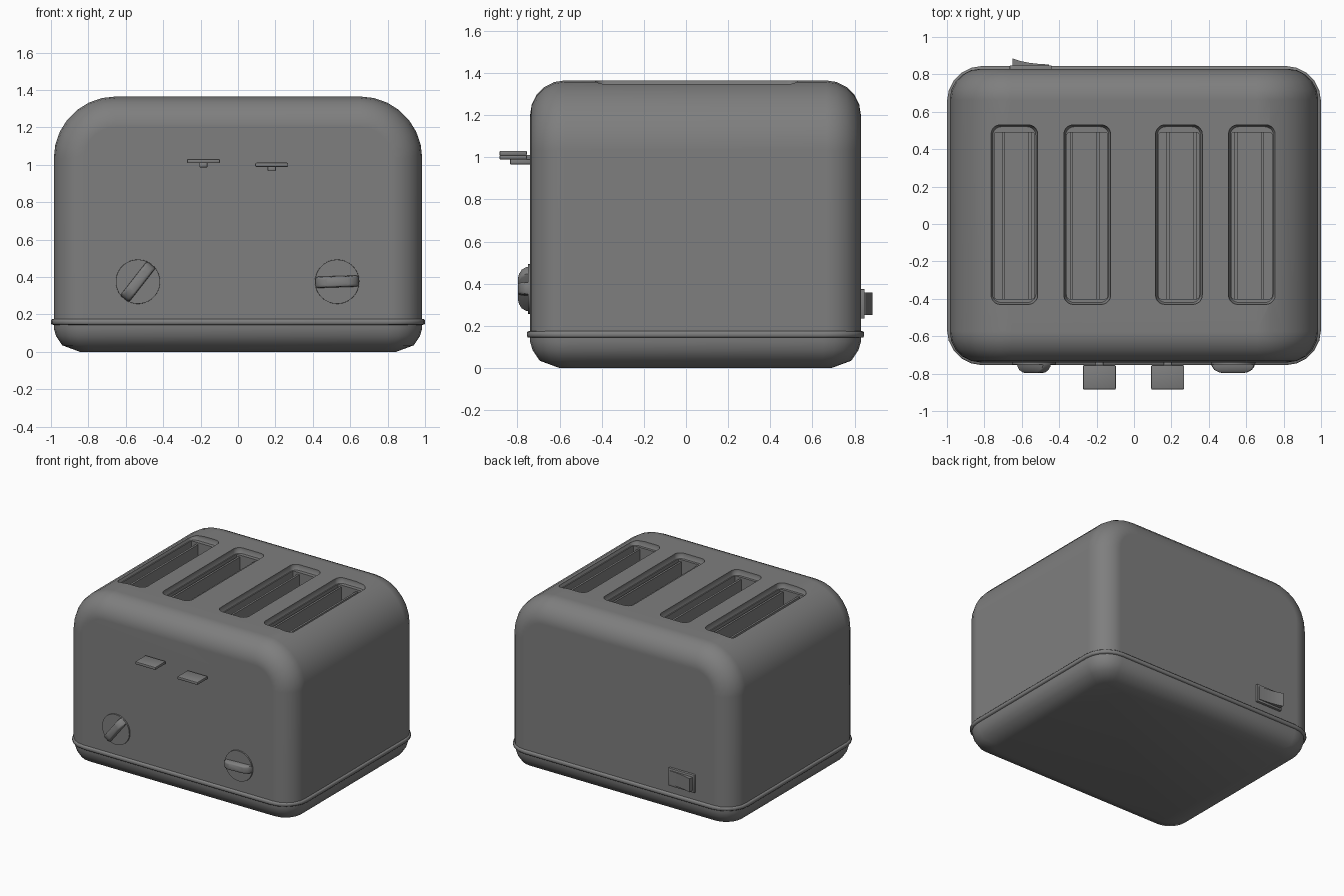
import bpy, bmesh, math
from mathutils import Matrix, Vector

cube = bpy.data.objects.get("Cube")
if cube:
    bpy.data.objects.remove(cube, do_unlink=True)

grey = bpy.data.materials.new("mid_grey")
grey.use_nodes = True
COLOUR = (0.21, 0.21, 0.21, 1)
grey.diffuse_color = COLOUR
grey.node_tree.nodes["Principled BSDF"].inputs["Base Color"].default_value = COLOUR

CY = 0.045          # centre of the housing in y
HX, HY = 0.985, 0.785
TOP = 1.365


def add_object(name, bm):
    bmesh.ops.recalc_face_normals(bm, faces=bm.faces)
    mesh = bpy.data.meshes.new(name)
    bm.to_mesh(mesh)
    bm.free()
    mesh.materials.append(grey)
    obj = bpy.data.objects.new(name, mesh)
    bpy.context.collection.objects.link(obj)
    return obj


def smooth(obj, angle=35):
    bpy.ops.object.select_all(action='DESELECT')
    obj.select_set(True)
    bpy.context.view_layer.objects.active = obj
    bpy.ops.object.shade_smooth_by_angle(angle=math.radians(angle))
    return obj


def loft(bm, rings):
    """Skin a stack of equal-length rings and cap both ends."""
    loops = [[bm.verts.new(p) for p in ring] for ring in rings]
    for a, b in zip(loops, loops[1:]):
        for i in range(len(a)):
            j = (i + 1) % len(a)
            bm.faces.new((a[i], a[j], b[j], b[i]))
    bm.faces.new(loops[0])
    bm.faces.new(loops[-1])


def rounded_rect(cx, cy, hx, hy, r, z, n=5):
    ring = []
    for k, (sx, sy) in enumerate([(1, 1), (-1, 1), (-1, -1), (1, -1)]):
        for i in range(n + 1):
            a = math.pi / 2 * (k + i / n)
            ring.append((cx + sx * (hx - r) + r * math.cos(a),
                         cy + sy * (hy - r) + r * math.sin(a), z))
    return ring


def box(name, x, y, z, bevel=0.0):
    bm = bmesh.new()
    bmesh.ops.create_cube(bm, size=1)
    for v in bm.verts:
        for i, (lo, hi) in enumerate((x, y, z)):
            v.co[i] = lo if v.co[i] < 0 else hi
    if bevel:
        bmesh.ops.bevel(bm, geom=bm.edges[:], offset=bevel, segments=2,
                        profile=0.5, affect='EDGES')
    return smooth(add_object(name, bm))


# Housing: arched front profile, rounded over at front and back
def arch(inset, y, radius=0.33, n=7):
    half = [(HX - inset, 0.16)]
    for i in range(n + 1):
        a = math.pi / 2 * i / n
        half.append((HX - radius + (radius - inset) * math.cos(a),
                     TOP - radius + (radius - inset) * math.sin(a)))
    return [(x, y, z) for x, z in half] + [(-x, y, z) for x, z in reversed(half)]


EDGE, STEPS = 0.165, 5
rounding = [(EDGE * (1 - math.sin(a)), HY - EDGE * (1 - math.cos(a)))
            for a in [math.pi / 2 * i / STEPS for i in range(STEPS + 1)]]
rings = [arch(d, CY - y) for d, y in rounding]
rings += [arch(d, CY + y) for d, y in reversed(rounding)]
bm = bmesh.new()
loft(bm, rings)
housing = add_object("housing", bm)

# Bread slots: a shallow stepped rim, then a deep narrow well
SLOTS = (-0.64, -0.25, 0.24, 0.63)
SLOT_Y = 0.05
rims, wells = bmesh.new(), bmesh.new()
for x in SLOTS:
    loft(rims, [rounded_rect(x, SLOT_Y, 0.115, 0.47, 0.045, 1.325),
                rounded_rect(x, SLOT_Y, 0.125, 0.48, 0.05, 1.345),
                rounded_rect(x, SLOT_Y, 0.125, 0.48, 0.05, 1.5)])
    loft(wells, [rounded_rect(x, SLOT_Y - 0.005, 0.107, 0.445, 0.01, z, 2)
                 for z in (0.4, 1.45)])
for name, cutter_mesh in (("rim_cutter", rims), ("well_cutter", wells)):
    cutter = add_object(name, cutter_mesh)
    cutter.hide_render = True
    mod = housing.modifiers.new(name, 'BOOLEAN')
    mod.operation = 'DIFFERENCE'
    mod.solver = 'EXACT'
    mod.object = cutter
    bpy.context.view_layer.objects.active = housing
    bpy.ops.object.modifier_apply(modifier=mod.name)
    bpy.data.objects.remove(cutter, do_unlink=True)
smooth(housing)
weighted = housing.modifiers.new("even_shading", 'WEIGHTED_NORMAL')
weighted.keep_sharp = True

# Guide plates standing inside each well
for i, x in enumerate(SLOTS):
    out = math.copysign(1, x) * (1 if abs(x) > 0.4 else -1)
    for label, offset in (("outer", 0.058), ("inner", -0.085)):
        c = x + out * offset
        box(f"guide_plate_{label}_{i + 1}", (c - 0.008, c + 0.008),
            (-0.4, 0.49), (0.42, 1.31))

# Base tray with rounded underside
bm = bmesh.new()
loft(bm, [rounded_rect(0, CY, HX - d, HY - d, max(0.18 - d, 0.09), z)
          for d, z in ((0.14, 0), (0.045, 0.035), (0.012, 0.085), (0, 0.125), (0, 0.165))])
smooth(add_object("base_tray", bm), 50)

# Trim band around the seam
bm = bmesh.new()
loft(bm, [rounded_rect(0, CY, HX + d, HY + d, 0.19, z)
          for d, z in ((-0.01, 0.143), (0.011, 0.146), (0.015, 0.152),
                       (0.015, 0.168), (0.011, 0.174), (-0.01, 0.177))])
smooth(add_object("trim_band", bm), 50)

# Push-down levers with small stems
for side, x, z in (("right", -0.185, 1.02), ("left", 0.18, 1.0)):
    box(f"lever_{side}", (x - 0.088, x + 0.088), (-0.885, -0.755),
        (z - 0.011, z + 0.011), 0.006)
    box(f"lever_stem_{side}", (x - 0.022, x + 0.022), (-0.835, -0.72),
        (z - 0.034, z - 0.008), 0.005)


# Control knobs: thin disc with a tapered grip bar
def knob(side, x, z, degrees):
    place = (Matrix.Translation(Vector((x, -0.735, z)))
             @ Matrix.Rotation(math.radians(-degrees), 4, 'Y')
             @ Matrix.Rotation(math.pi / 2, 4, 'X'))
    bm = bmesh.new()
    bmesh.ops.create_cone(bm, cap_ends=True, segments=32, radius1=0.12,
                          radius2=0.118, depth=0.03, matrix=place)
    smooth(add_object(f"knob_disc_{side}", bm))
    bm = bmesh.new()
    loft(bm, [rounded_rect(0, 0, hx, hy, 0.012, h, 2)
              for hx, hy, h in ((0.117, 0.03, 0), (0.114, 0.03, 0.025),
                                (0.1, 0.028, 0.045), (0.075, 0.025, 0.058),
                                (0.06, 0.022, 0.061))])
    bm.transform(place)
    smooth(add_object(f"knob_grip_{side}", bm))


knob("right", -0.535, 0.375, 52)
knob("left", 0.53, 0.375, 2)

# Rear switch: plate and concave rocker
box("switch_plate", (-0.665, -0.44), (0.8, 0.848), (0.235, 0.375), 0.004)
outline = [(-0.65, 0.82), (-0.65, 0.885), (-0.61, 0.872), (-0.56, 0.862),
           (-0.51, 0.856), (-0.455, 0.853), (-0.455, 0.82)]
bm = bmesh.new()
loft(bm, [[(x, y, z) for x, y in outline] for z in (0.252, 0.358)])
smooth(add_object("switch_rocker", bm))
